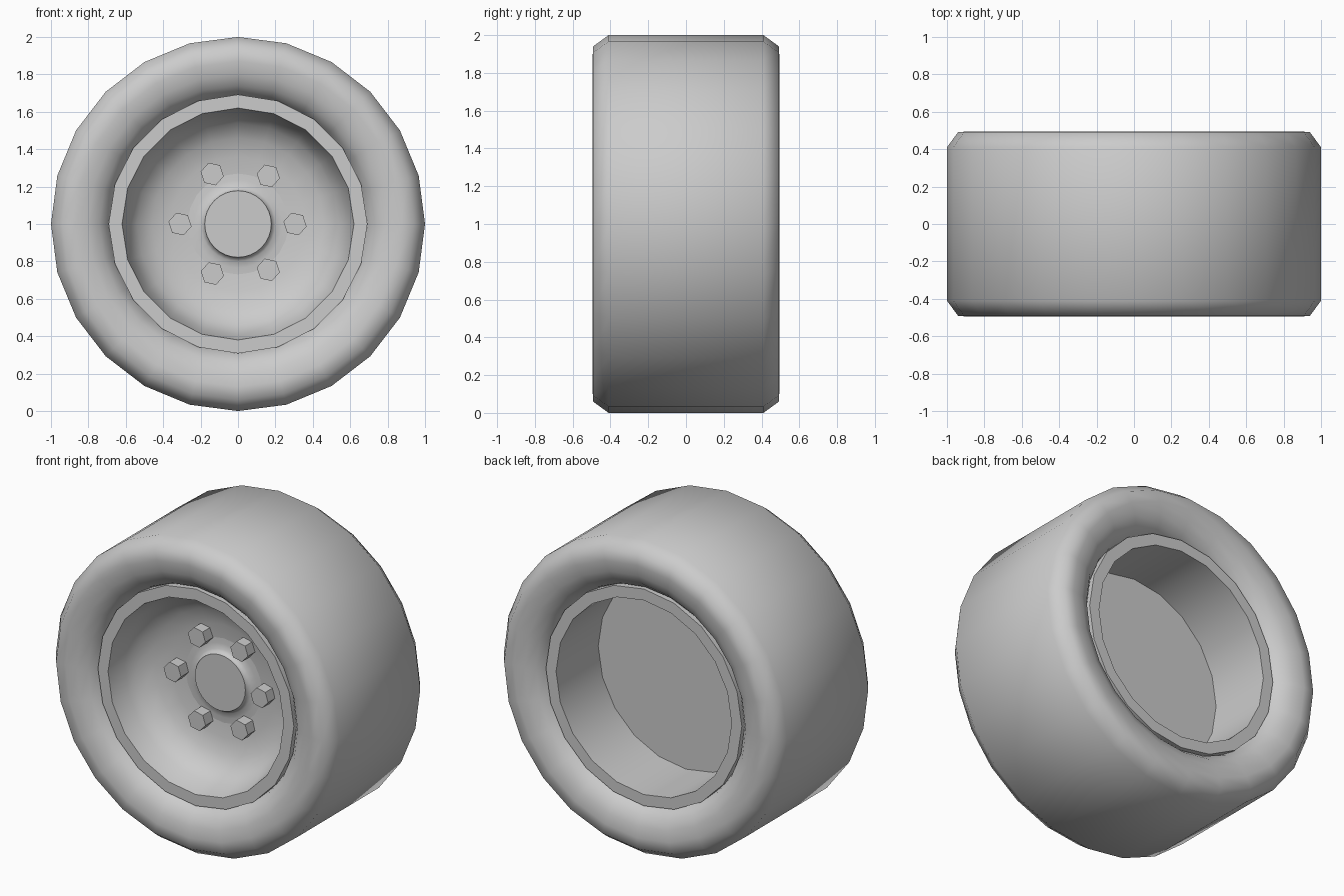
import bpy, math
from math import sin, cos, pi, radians

if "Cube" in bpy.data.objects:
    bpy.data.objects.remove(bpy.data.objects["Cube"])

CZ = 1.0  # axle height


def lathe(name, profile, segs, angle=40):
    """Revolve (radius, y) points around the y axis at axle height."""
    verts, rings, faces = [], [], []
    for r, y in profile:
        if r < 1e-5:
            rings.append([len(verts)] * segs)
            verts.append((0, y, CZ))
        else:
            rings.append(list(range(len(verts), len(verts) + segs)))
            verts += [(r * cos(2 * pi * i / segs), y, CZ + r * sin(2 * pi * i / segs))
                      for i in range(segs)]
    for a, b in zip(rings, rings[1:]):
        for i in range(segs):
            j = (i + 1) % segs
            f = list(dict.fromkeys((a[i], a[j], b[j], b[i])))
            faces.append(f)
    me = bpy.data.meshes.new(name)
    me.from_pydata(verts, [], faces)
    me.validate()
    ob = bpy.data.objects.new(name, me)
    bpy.context.collection.objects.link(ob)
    bpy.ops.object.select_all(action='DESELECT')
    ob.select_set(True)
    bpy.context.view_layer.objects.active = ob
    bpy.ops.object.shade_smooth_by_angle(angle=radians(angle))
    return ob


# Tyre: front half of the section, mirrored to the back
half = [(0.68, -0.36), (0.70, -0.41), (0.74, -0.455), (0.80, -0.485),
        (0.87, -0.495), (0.94, -0.492), (1.0, -0.41)]
lathe("tyre", half + [(r, -y) for r, y in reversed(half)], 24, 65)

# Rim: rear well with flat disc, both lips, and the front bowl
lathe("rim", [(0.24, -0.14), (0.36, -0.15), (0.46, -0.175), (0.54, -0.225),
              (0.59, -0.30), (0.62, -0.425), (0.692, -0.425), (0.692, -0.36),
              (0.692, 0.36), (0.692, 0.425), (0.62, 0.425), (0.62, 0.0),
              (0.0, 0.0)], 20)

# Hub: raised centre with soft base and flat cap
lathe("hub", [(0.0, -0.18), (0.178, -0.18), (0.18, -0.165), (0.20, -0.15),
              (0.235, -0.144), (0.28, -0.142)], 32, 50)

# Wheel nuts: six hexagonal prisms
nuts = [(0.305, 0), (0.162, 0.257), (-0.138, 0.267),
        (-0.31, 0), (-0.137, -0.265), (0.162, -0.245)]
for n, (x, z) in enumerate(nuts):
    bpy.ops.mesh.primitive_cylinder_add(
        vertices=6, radius=0.063, depth=0.12,
        location=(x, -0.16, CZ + z), rotation=(pi / 2, radians(12), 0))
    nut = bpy.context.object
    nut.name = f"wheel_nut_{n + 1}"
    # turn the hexagon about the axle direction
    nut.rotation_euler = (pi / 2, 0, 0)
    for v in nut.data.vertices:
        a = radians(18)
        vx, vy = v.co.x, v.co.y
        v.co.x, v.co.y = vx * cos(a) - vy * sin(a), vx * sin(a) + vy * cos(a)

# Consistent outward normals
for ob in bpy.context.collection.objects:
    bpy.context.view_layer.objects.active = ob
    bpy.ops.object.mode_set(mode='EDIT')
    bpy.ops.mesh.select_all(action='SELECT')
    bpy.ops.mesh.normals_make_consistent(inside=False)
    bpy.ops.object.mode_set(mode='OBJECT')
